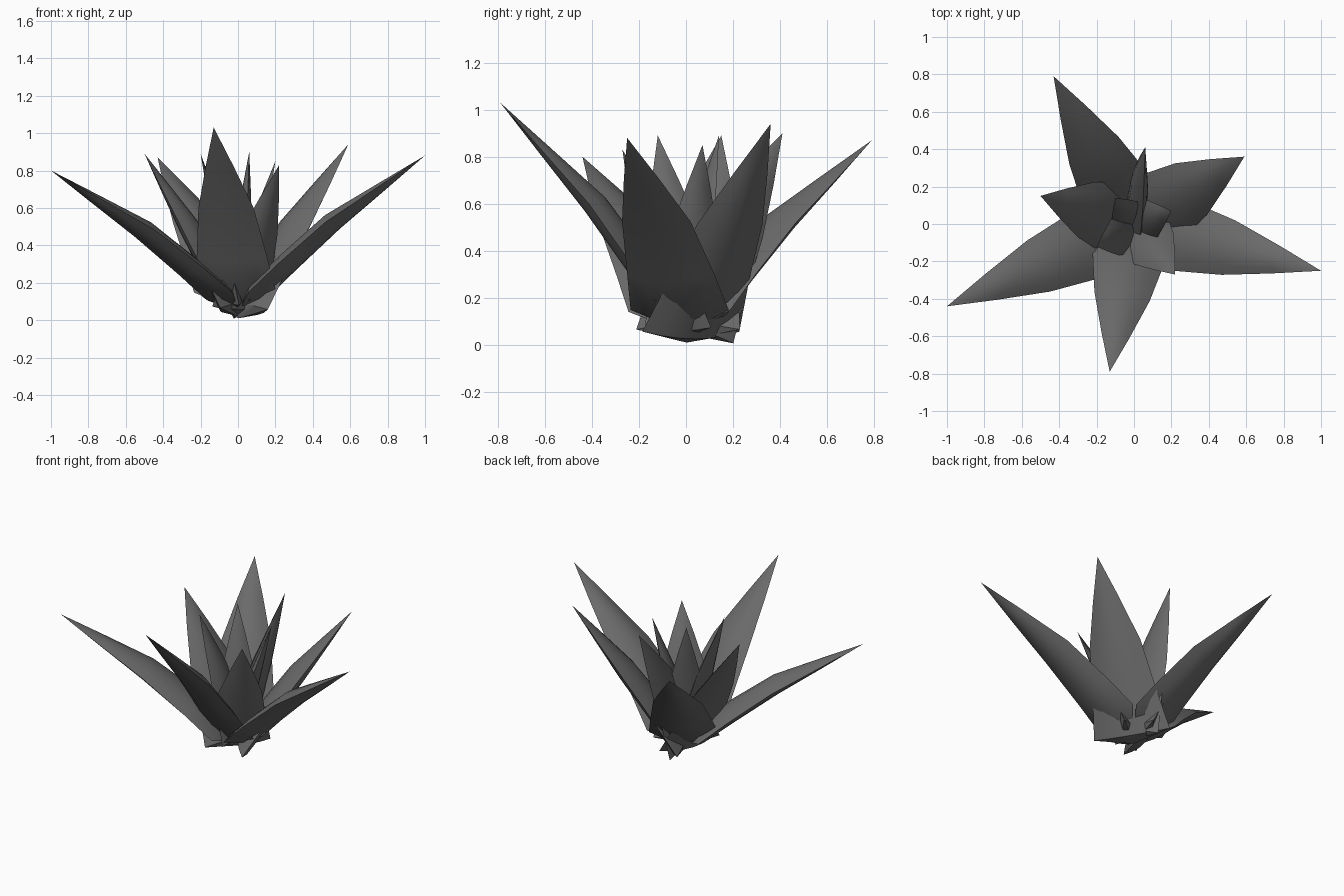
import bpy, bmesh, math
from mathutils import Vector, Matrix

if "Cube" in bpy.data.objects:
    bpy.data.objects.remove(bpy.data.objects["Cube"])

# one flat dark grey for the whole plant
grey = bpy.data.materials.new("dark grey")
grey.diffuse_color = (0.145, 0.145, 0.145, 1)
grey.use_nodes = True
grey.node_tree.nodes["Principled BSDF"].inputs["Base Color"].default_value = grey.diffuse_color

# leaf tips in spiral order, outermost first (x, y, z, width factor, twist in degrees)
TIPS = [
    (-1.00, -0.44, 0.80, 1.00, 0),
    (1.00, -0.25, 0.88, 1.00, 0),
    (-0.43, 0.79, 0.87, 1.00, 0),
    (-0.13, -0.79, 1.03, 1.00, 0),
    (0.59, 0.36, 0.94, 1.05, 0),
    (-0.50, 0.15, 0.89, 1.00, 0),
    (0.22, -0.27, 0.83, 0.85, 0),
    (0.06, 0.41, 0.90, 0.85, -75),
    (-0.20, -0.12, 0.89, 0.72, -25),
    (0.20, 0.07, 0.85, 0.68, 0),
    (-0.10, 0.14, 0.89, 0.60, 0),
]
# leaf outline: fraction of length, half width, half thickness, inward bow
OUTER = [(0.11, 0.215, 0.05, 0.01), (0.28, 0.19, 0.055, 0.03),
         (0.53, 0.15, 0.052, 0.045), (0.77, 0.077, 0.026, 0.022)]
INNER = [(0.05, 0.23, 0.05, 0.0), (0.28, 0.19, 0.055, 0.01),
         (0.53, 0.155, 0.052, 0.015), (0.77, 0.08, 0.026, 0.007)]
COLS = 6


def make_leaf(name, tip, rows, k, twist, base_z):
    """Thick lens-section leaf with sharp sides, pointed at both ends."""
    out = Vector((tip.x, tip.y, 0)).normalized()
    base = out * 0.005 + Vector((0, 0, base_z))
    axis = tip - base
    side = Vector((0, 0, 1)).cross(out).normalized()
    inward = side.cross(axis).normalized()
    if inward.dot(out) > 0:
        inward.negate()
    bend = inward.copy()
    turn = Matrix.Rotation(math.radians(twist), 3, axis.normalized())
    side, inward = turn @ side, turn @ inward
    # section points: inner face left to right, then outer face back again
    us = [(2 * c / COLS - 1, 1) for c in range(COLS + 1)]
    us += [(1 - 2 * c / COLS, -1) for c in range(1, COLS)]
    n = len(us)
    bm = bmesh.new()
    grid = [[bm.verts.new(base + axis * t + bend * bow + side * (u * w * k) + inward * (s * (1 - u * u) * d * k))
             for u, s in us] for t, w, d, bow in rows]
    root, end = bm.verts.new(base), bm.verts.new(tip)
    for j in range(n):
        m = (j + 1) % n
        for a, b in zip(grid, grid[1:]):
            bm.faces.new((a[j], a[m], b[m], b[j]))
        bm.faces.new((grid[0][m], grid[0][j], root))
        bm.faces.new((grid[-1][j], grid[-1][m], end))
    bmesh.ops.recalc_face_normals(bm, faces=bm.faces)
    for f in bm.faces:
        f.smooth = True
    for e in bm.edges:
        e.smooth = e.calc_face_angle(0) < math.radians(40)
    me = bpy.data.meshes.new(name)
    bm.to_mesh(me)
    bm.free()
    me.materials.append(grey)
    bpy.context.collection.objects.link(bpy.data.objects.new(name, me))


# rosette of leaves: spreading outer ring, upright inner ring
for i, (x, y, z, k, twist) in enumerate(TIPS):
    outer = i < 4
    make_leaf(("outer_leaf_" if outer else "inner_leaf_") + str(i + 1), Vector((x, y, z)),
              OUTER if outer else INNER, k, twist, 0.05 if outer else 0.01 + 0.012 * (i - 4))
